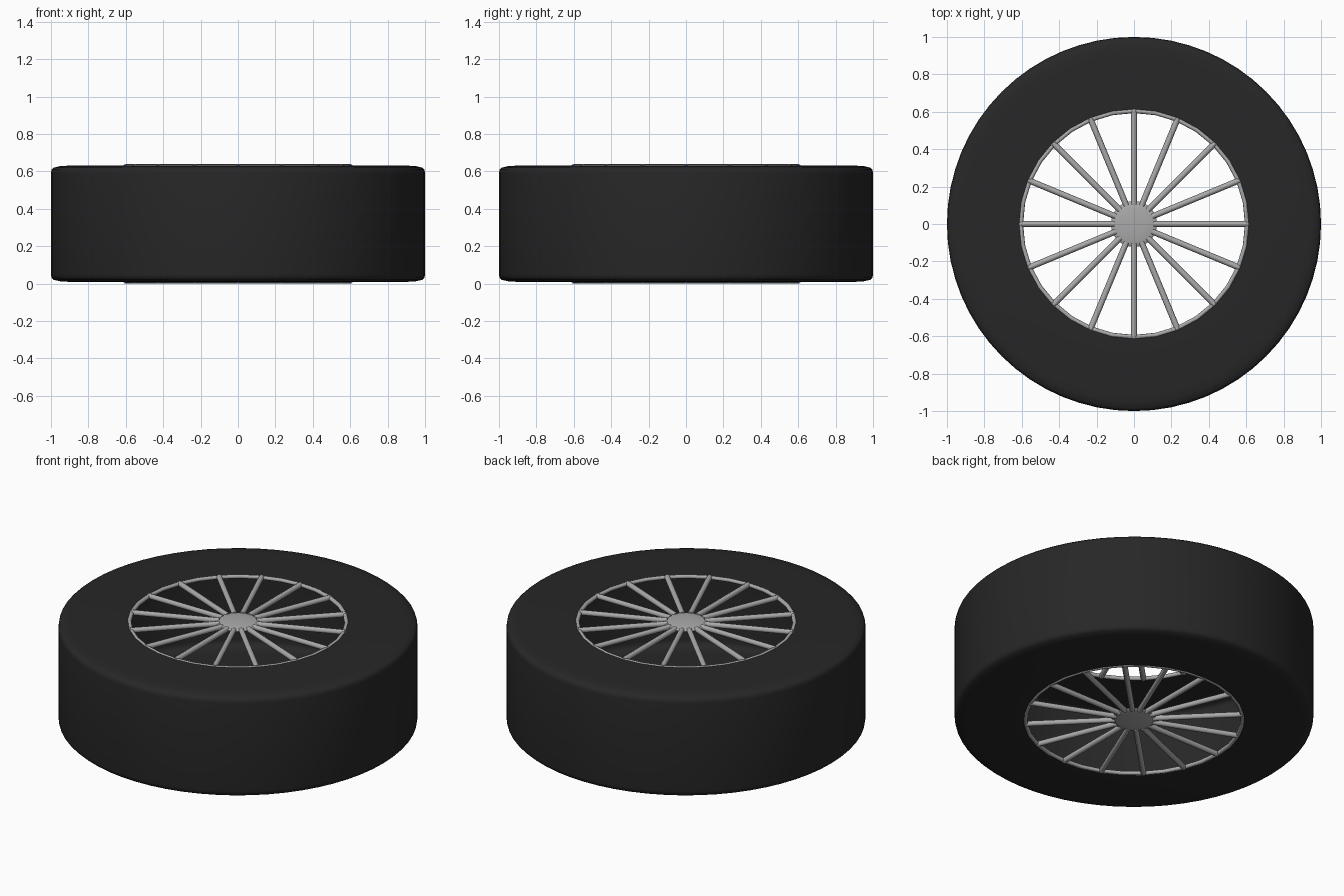
import bpy, bmesh
from math import pi, sin, cos, radians

if "Cube" in bpy.data.objects:
    bpy.data.objects.remove(bpy.data.objects["Cube"])

H = 0.64          # overall height
MID = H / 2
SPOKES = 16


def material(name, v):
    m = bpy.data.materials.new(name)
    m.diffuse_color = (v, v, v, 1)
    m.use_nodes = True
    m.node_tree.nodes["Principled BSDF"].inputs["Base Color"].default_value = m.diffuse_color
    return m


RUBBER = material("rubber", 0.02)
METAL = material("metal", 0.4)


def finish(obj, name, mat, angle=40):
    obj.name = name
    obj.data.materials.append(mat)
    bpy.ops.object.select_all(action='DESELECT')
    obj.select_set(True)
    bpy.context.view_layer.objects.active = obj
    bpy.ops.object.shade_smooth_by_angle(angle=radians(angle))
    return obj


def lathe(name, profile, steps, mat):
    """Spin an open (radius, z) profile around the z axis."""
    bm = bmesh.new()
    verts = [bm.verts.new((r, 0, z)) for r, z in profile]
    edges = [bm.edges.new(p) for p in zip(verts, verts[1:])]
    bmesh.ops.spin(bm, geom=verts + edges, axis=(0, 0, 1), cent=(0, 0, 0),
                   angle=2 * pi, steps=steps, use_merge=True)
    bmesh.ops.remove_doubles(bm, verts=bm.verts, dist=1e-5)
    bmesh.ops.recalc_face_normals(bm, faces=bm.faces)
    me = bpy.data.meshes.new(name)
    bm.to_mesh(me)
    bm.free()
    obj = bpy.data.objects.new(name, me)
    bpy.context.collection.objects.link(obj)
    return finish(obj, name, mat)


# Hollow tyre: two sidewalls and the tread, open towards the wheel centre
half = [(0.61, 0.311), (0.90, 0.311), (0.95, 0.308), (0.985, 0.300), (0.997, 0.289), (1.0, 0.27)]
profile = [(r, MID + z) for r, z in half] + [(r, MID - z) for r, z in reversed(half)]
lathe("tyre", profile, 64, RUBBER)

# Each side carries a rim ring, a hub cap and a fan of spokes
for side, s in (("top", 1), ("bottom", -1)):
    z = MID + s * 0.304
    bpy.ops.mesh.primitive_torus_add(major_radius=0.605, minor_radius=0.012, major_segments=32,
                                     minor_segments=8, location=(0, 0, z))
    finish(bpy.context.object, side + "_rim_ring", METAL, 50)

    bpy.ops.mesh.primitive_uv_sphere_add(segments=32, ring_count=12, radius=1, location=(0, 0, z))
    hub = bpy.context.object
    hub.scale = (0.123, 0.123, 0.016)
    finish(hub, side + "_hub", METAL)

    for i in range(SPOKES):
        a = 2 * pi * i / SPOKES
        r = (0.105 + 0.608) / 2
        bpy.ops.mesh.primitive_cylinder_add(vertices=8, radius=0.016, depth=0.503,
                                            location=(r * cos(a), r * sin(a), z),
                                            rotation=(0, pi / 2, a))
        finish(bpy.context.object, f"{side}_spoke_{i + 1}", METAL, 50)
